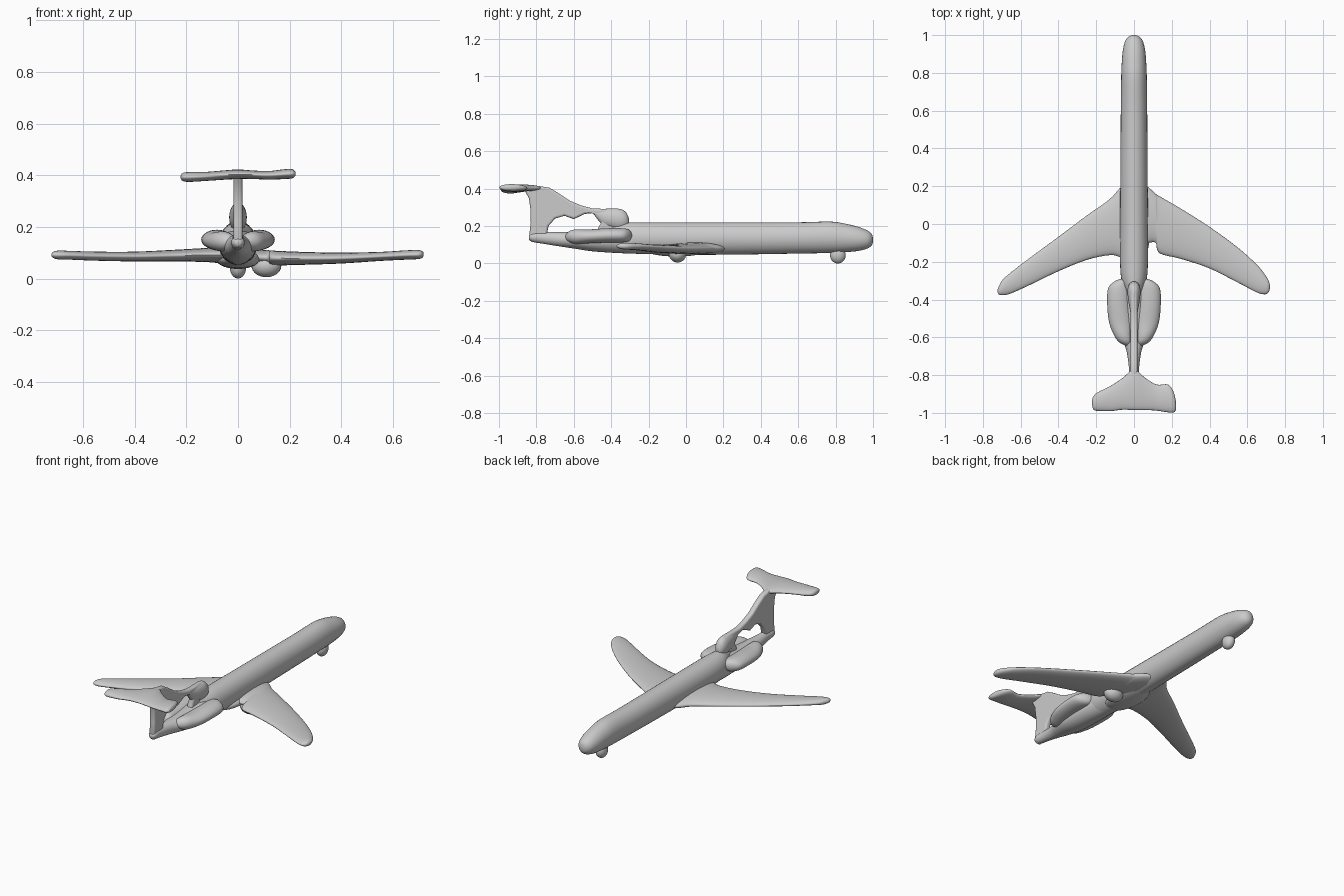
import bpy, math
from mathutils import Vector

if "Cube" in bpy.data.objects:
    bpy.data.objects.remove(bpy.data.objects["Cube"])


def spline(rows, steps=4):
    """Catmull-Rom interpolation through section rows."""
    out = []
    for i in range(len(rows) - 1):
        p0, p1 = rows[max(i - 1, 0)], rows[i]
        p2, p3 = rows[i + 1], rows[min(i + 2, len(rows) - 1)]
        for s in range(steps):
            u = s / steps
            out.append([0.5 * (2 * b + (c - a) * u + (2 * a - 5 * b + 4 * c - d) * u * u
                               + (3 * b - a - 3 * c + d) * u ** 3)
                        for a, b, c, d in zip(p0, p1, p2, p3)])
    out.append(list(rows[-1]))
    return out


def smooth(obj, angle=60):
    bpy.ops.object.select_all(action='DESELECT')
    obj.select_set(True)
    bpy.context.view_layer.objects.active = obj
    bpy.ops.object.shade_smooth_by_angle(angle=math.radians(angle))


def loft(name, axis, rows, n=28, flip=1):
    """Oval sections (position, side_min, side_max, z_min, z_max) along x or y."""
    rings = spline(rows)
    verts, faces = [], []
    for t, a0, a1, z0, z1 in rings:
        for k in range(n):
            ang = 2 * math.pi * k / n
            a = (a0 + a1) / 2 + (a1 - a0) / 2 * math.cos(ang)
            z = (z0 + z1) / 2 + (z1 - z0) / 2 * math.sin(ang)
            verts.append((t * flip, a, z) if axis == 'x' else (a, t, z))
    for r in range(len(rings) - 1):
        for k in range(n):
            j = (k + 1) % n
            faces.append((r * n + k, r * n + j, (r + 1) * n + j, (r + 1) * n + k))
    faces += [tuple(range(n))[::-1], tuple(range((len(rings) - 1) * n, len(rings) * n))]
    mesh = bpy.data.meshes.new(name)
    mesh.from_pydata(verts, [], faces)
    obj = bpy.data.objects.new(name, mesh)
    bpy.context.collection.objects.link(obj)
    bpy.context.view_layer.objects.active = obj
    obj.select_set(True)
    bpy.ops.object.mode_set(mode='EDIT')
    bpy.ops.mesh.select_all(action='SELECT')
    bpy.ops.mesh.normals_make_consistent(inside=False)
    bpy.ops.object.mode_set(mode='OBJECT')
    smooth(obj)
    return obj


def body(name, rows):
    """Loft along y, symmetric in x: rows (y, half_width, z_min, z_max)."""
    return loft(name, 'y', [(y, -w, w, a, b) for y, w, a, b in rows])


def blob(name, loc, radii):
    bpy.ops.mesh.primitive_uv_sphere_add(segments=24, ring_count=14, location=loc)
    obj = bpy.context.object
    obj.name = name
    obj.scale = radii
    smooth(obj)


# Fuselage tube with blunt nose
body("fuselage", [(1.0, .008, .115, .135), (.993, .026, .097, .157), (.97, .046, .08, .176),
                  (.92, .059, .067, .196), (.85, .065, .06, .213), (.77, .068, .056, .224),
                  (.6, .07, .053, .22), (.3, .072, .048, .22), (0, .074, .046, .22),
                  (-.2, .074, .05, .22), (-.3, .066, .056, .219), (-.36, .045, .06, .212),
                  (-.43, .02, .08, .19)])

# Rear boom under the fin
body("tail_boom", [(-.2, .06, .05, .2), (-.35, .07, .055, .19), (-.5, .07, .065, .175),
                   (-.6, .06, .08, .17), (-.68, .038, .092, .168), (-.76, .027, .105, .168),
                   (-.82, .025, .115, .165), (-.84, .012, .128, .15)])

# Engine pods on both sides
for side, label in ((-1, "left"), (1, "right")):
    rows = [(-.29, .05, .07, .14, .16), (-.305, .03, .105, .12, .18), (-.34, .02, .137, .113, .188),
            (-.42, .02, .142, .112, .188), (-.52, .01, .132, .108, .182),
            (-.59, .01, .105, .105, .182), (-.625, .01, .08, .115, .172), (-.645, .02, .045, .13, .15)]
    loft("engine_" + label, 'y', [(y, side * a, side * b, c, d) for y, a, b, c, d in rows])

# Wings: rows (span, trailing edge, leading edge, z_min, z_max)
loft("wing_right", 'x', [(.03, -.1, .22, .05, .11), (.075, -.1, .195, .05, .112),
                         (.115, -.1, .16, .05, .11), (.135, -.155, .147, .05, .108),
                         (.25, -.185, .08, .053, .103), (.4, -.235, -.015, .058, .1),
                         (.55, -.31, -.125, .068, .103), (.65, -.362, -.215, .073, .109),
                         (.695, -.372, -.27, .075, .11), (.713, -.36, -.3, .08, .106),
                         (.719, -.342, -.322, .088, .098)])
loft("wing_left", 'x', [(.03, -.2, .22, .06, .125), (.075, -.175, .19, .06, .122),
                        (.13, -.165, .13, .064, .118), (.25, -.19, .045, .066, .111),
                        (.4, -.25, -.068, .066, .104), (.55, -.322, -.178, .069, .104),
                        (.65, -.367, -.255, .073, .107), (.695, -.377, -.295, .074, .108),
                        (.716, -.372, -.33, .08, .103), (.722, -.36, -.345, .088, .095)], flip=-1)

# Swept fin with an open gap above the boom: side outline in (y, z)
outline = [(-.32, .1), (-.315, .23), (-.33, .275), (-.37, .292), (-.44, .292), (-.5, .294),
           (-.56, .31), (-.62, .335), (-.68, .375), (-.73, .405), (-.79, .415), (-.87, .41),
           (-.86, .385), (-.84, .35), (-.832, .29), (-.83, .22), (-.838, .15), (-.825, .115),
           (-.75, .12), (-.735, .2), (-.7, .24), (-.65, .255), (-.6, .237), (-.54, .265),
           (-.49, .27), (-.46, .25), (-.455, .215), (-.47, .19), (-.48, .1)]
curve = bpy.data.curves.new("tail_fin", 'CURVE')
curve.dimensions, curve.fill_mode = '2D', 'BOTH'
curve.extrude, curve.bevel_depth, curve.bevel_resolution = .006, .012, 3
curve.offset = -.012
sp = curve.splines.new('POLY')
sp.points.add(len(outline) - 1)
for p, (y, z) in zip(sp.points, outline):
    p.co = (y, z, 0, 1)
sp.use_cyclic_u = True
fin = bpy.data.objects.new("tail_fin", curve)
fin.rotation_euler = (math.pi / 2, 0, math.pi / 2)
bpy.context.collection.objects.link(fin)
bpy.ops.object.select_all(action='DESELECT')
fin.select_set(True)
bpy.context.view_layer.objects.active = fin
bpy.ops.object.convert(target='MESH')
smooth(bpy.context.object, 50)

# Dorsal bulge at the fin's front
body("dorsal_bulge", [(-.305, .01, .2, .24), (-.32, .026, .19, .272), (-.35, .034, .18, .291),
                      (-.4, .031, .19, .293), (-.45, .022, .21, .292), (-.5, .014, .272, .292)])

# Tailplane on top of the fin
loft("tailplane", 'x', [(-.222, -.955, -.935, .388, .398), (-.215, -.982, -.912, .378, .408),
                        (-.19, -.99, -.89, .374, .412), (-.12, -.99, -.855, .378, .413),
                        (-.06, -.983, -.815, .382, .418), (0, -.985, -.77, .385, .422),
                        (.06, -.985, -.815, .385, .418), (.12, -.988, -.85, .383, .416),
                        (.18, -.997, -.85, .385, .423), (.21, -.998, -.89, .388, .423),
                        (.222, -.985, -.94, .397, .413)])

# Nose wheel and main wheel bumps
blob("nose_wheel", (0, .812, .045), (.032, .042, .045))
blob("main_wheel", (.11, -.045, .05), (.058, .046, .045))
blob("wing_root_fairing", (0, -.05, .075), (.085, .17, .038))
